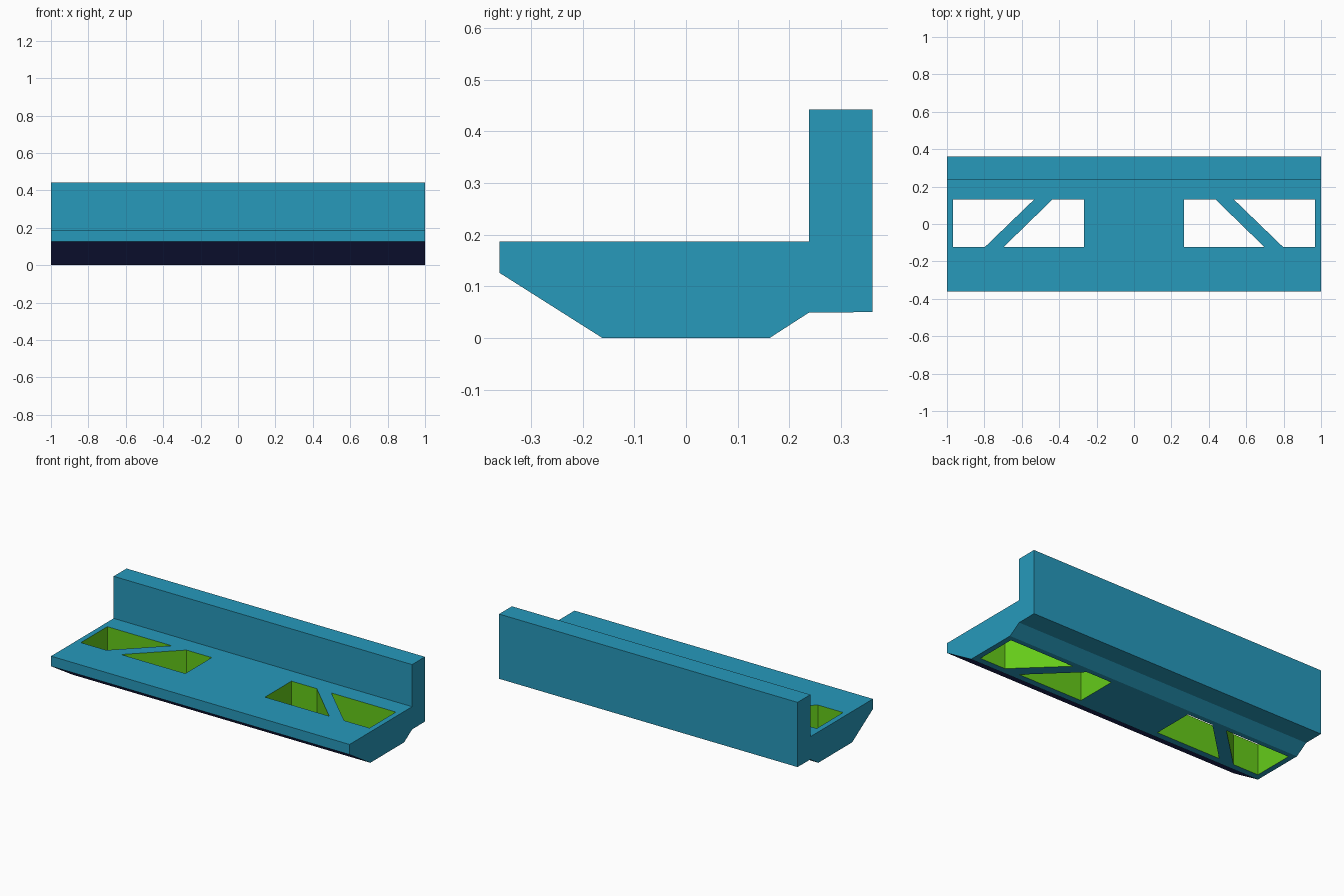
import bpy, bmesh
from mathutils import Vector

if "Cube" in bpy.data.objects:
    bpy.data.objects.remove(bpy.data.objects["Cube"])


def material(name, color):
    m = bpy.data.materials.new(name)
    m.diffuse_color = (*color, 1)
    m.use_nodes = True
    m.node_tree.nodes["Principled BSDF"].inputs["Base Color"].default_value = m.diffuse_color
    return m


teal = material("teal", (0.02, 0.32, 0.50))
navy = material("navy", (0.02, 0.03, 0.16))
green = material("green", (0.13, 0.60, 0.01))


def prism(bm, points, offset):
    """Extrude a closed outline along the offset vector."""
    face = bm.faces.new([bm.verts.new(p) for p in points])
    ext = bmesh.ops.extrude_face_region(bm, geom=[face], use_keep_orig=True)
    moved = [v for v in ext["geom"] if isinstance(v, bmesh.types.BMVert)]
    bmesh.ops.translate(bm, verts=moved, vec=Vector(offset))


def finish(bm, name, mats):
    bmesh.ops.recalc_face_normals(bm, faces=bm.faces)
    me = bpy.data.meshes.new(name)
    bm.to_mesh(me)
    bm.free()
    for m in mats:
        me.materials.append(m)
    ob = bpy.data.objects.new(name, me)
    bpy.context.collection.objects.link(ob)
    return ob


# Channel body: side profile (y, z) swept along x
profile = [(-0.361, 0.126), (-0.162, 0), (0.162, 0), (0.238, 0.049), (0.361, 0.05),
           (0.361, 0.442), (0.238, 0.442), (0.238, 0.187), (-0.361, 0.187)]
bm = bmesh.new()
prism(bm, [(-1, y, z) for y, z in profile], (2, 0, 0))
bmesh.ops.recalc_face_normals(bm, faces=bm.faces)
# Dark sloped underside at the front
for f in bm.faces:
    if f.normal.y < -0.3 and f.normal.z < -0.3:
        f.material_index = 1
body = finish(bm, "ledge_body", [teal, navy])

# Four slots, each pair separated by a diagonal brace
slots = [[(0.967, 0.13), (0.535, 0.13), (0.797, -0.123), (0.967, -0.123)],
         [(0.437, 0.13), (0.267, 0.13), (0.267, -0.123), (0.697, -0.123)]]
bm = bmesh.new()
for side in (-1, 1):
    for slot in slots:
        prism(bm, [(side * x, y, -0.1) for x, y in slot], (0, 0, 0.5))
cutter = finish(bm, "slot_cutter", [green])
cutter.hide_render = True
cutter.hide_set(True)

mod = body.modifiers.new("slots", "BOOLEAN")
mod.operation = 'DIFFERENCE'
mod.solver = 'EXACT'
mod.material_mode = 'TRANSFER'
mod.object = cutter
